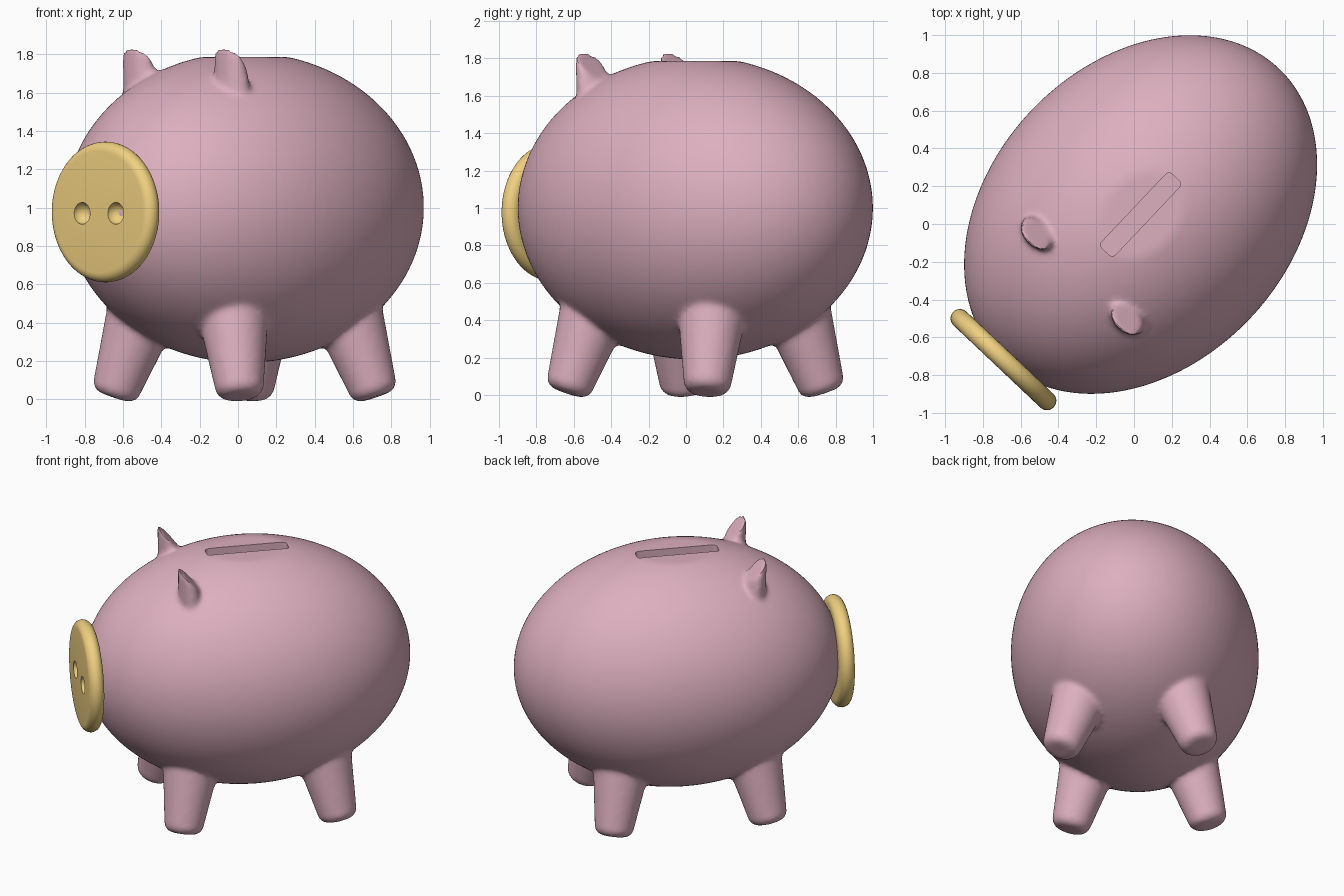
import bpy, bmesh, math
from mathutils import Matrix, Vector

if "Cube" in bpy.data.objects:
    bpy.data.objects.remove(bpy.data.objects["Cube"])

# Pig is built along its own axes (nose at -y), then turned into place
PLACE = Matrix.Translation((0.035, 0.05, 0)) @ Matrix.Rotation(math.radians(-43.4), 4, 'Z')


def material(name, color):
    m = bpy.data.materials.new(name)
    m.diffuse_color = color
    m.use_nodes = True
    m.node_tree.nodes["Principled BSDF"].inputs["Base Color"].default_value = m.diffuse_color
    return m


def make_object(name, bm, mat=None):
    bmesh.ops.recalc_face_normals(bm, faces=bm.faces)
    me = bpy.data.meshes.new(name)
    bm.to_mesh(me)
    bm.free()
    ob = bpy.data.objects.new(name, me)
    bpy.context.collection.objects.link(ob)
    ob.matrix_world = PLACE
    if mat:
        me.materials.append(mat)
    return ob


def lathe(bm, start, axis, profile, n=48):
    """Round solid from (distance along axis, radius) pairs."""
    q = Vector(axis).to_track_quat('Z', 'Y')
    rings = []
    for d, r in profile:
        rings.append([bm.verts.new(Vector(start) + q @ Vector(
            (r * math.cos(2 * math.pi * i / n), r * math.sin(2 * math.pi * i / n), d)))
            for i in range(n)])
    for a, b in zip(rings, rings[1:]):
        for i in range(n):
            j = (i + 1) % n
            bm.faces.new((a[i], a[j], b[j], b[i]))
    bm.faces.new(rings[0])
    bm.faces.new(rings[-1])


def cut(ob, cutter):
    mod = ob.modifiers.new('cut', 'BOOLEAN')
    mod.operation = 'DIFFERENCE'
    mod.solver = 'EXACT'
    mod.object = cutter
    cutter.hide_render = True


def finish(ob, cutter):
    bpy.ops.object.select_all(action='DESELECT')
    ob.select_set(True)
    bpy.context.view_layer.objects.active = ob
    bpy.ops.object.convert(target='MESH')
    bpy.ops.object.shade_smooth_by_angle(angle=math.radians(40))
    bpy.data.objects.remove(cutter)


pink = material('pink', (0.72, 0.43, 0.52, 1))
gold = material('gold', (0.87, 0.63, 0.22, 1))

# Egg-shaped trunk with a slightly flattened top
bm = bmesh.new()
bmesh.ops.create_uvsphere(bm, u_segments=96, v_segments=64, radius=1)
for v in bm.verts:
    v.co = Vector((v.co.x * 0.8, v.co.y * 1.066, min(1 + v.co.z * 0.81, 1.786)))

for sx in (-1, 1):
    # Splayed tapering legs with rounded feet
    for sy in (-1, 1):
        top = Vector((sx * 0.29, sy * 0.41, 0.58))
        foot = Vector((sx * 0.455, sy * 0.515, 0.012))
        length = (foot - top).length
        profile = [(0, 0.205), (length - 0.06, 0.128)]
        for k in range(1, 7):
            a = k * math.pi / 12
            profile.append((length - 0.06 + 0.06 * math.sin(a), 0.068 + 0.06 * math.cos(a)))
        lathe(bm, top, foot - top, profile)

    # Upright ears, sliced off at a slant facing backwards
    rings = []
    for cy, cx, ry, rx, high in ((-0.43, 0.325, 0.085, 0.115, False),
                                 (-0.455, 0.33, 0.065, 0.098, True)):
        ring = []
        for i in range(32):
            a = 2 * math.pi * i / 32
            y = cy + ry * math.sin(a)
            z = 1.835 - 1.1 * (y + 0.515) if high else 1.54
            ring.append(bm.verts.new((sx * (cx + rx * math.cos(a)), y, z)))
        rings.append(ring)
    for i in range(32):
        j = (i + 1) % 32
        bm.faces.new((rings[0][i], rings[0][j], rings[1][j], rings[1][i]))
    bm.faces.new(rings[0])
    bm.faces.new(rings[1])

body = make_object('body', bm, pink)
# Fuse the parts and soften the joints
mod = body.modifiers.new('fuse', 'REMESH')
mod.mode = 'VOXEL'
mod.voxel_size = 0.016
mod.use_smooth_shade = True
mod = body.modifiers.new('soften', 'SMOOTH')
mod.factor = 0.5
mod.iterations = 8

# Coin slot
bm = bmesh.new()
bmesh.ops.create_cube(bm, size=1)
for v in bm.verts:
    v.co = Vector((v.co.x * 0.1, v.co.y * 0.54, 1.75 + v.co.z * 0.3))
upright = [e for e in bm.edges if abs(e.verts[0].co.z - e.verts[1].co.z) > 0.1]
bmesh.ops.bevel(bm, geom=upright, offset=0.025, segments=5, profile=0.5, affect='EDGES')
slot = make_object('slot_cutter', bm)
cut(body, slot)
finish(body, slot)

# Round snout disc with a rounded rim
bm = bmesh.new()
rim = [(0.05 * math.sin(a), 0.317 + 0.05 * math.cos(a))
       for a in (math.pi * (k / 12 - 0.5) for k in range(13))]
lathe(bm, (0, -1.057, 0.977), (0, -1, 0), rim, 96)
snout = make_object('snout', bm, gold)

# Nostrils
bm = bmesh.new()
for sx in (-1, 1):
    bmesh.ops.create_uvsphere(bm, u_segments=32, v_segments=16, radius=0.057,
                              matrix=Matrix.Translation((sx * 0.121, -1.107, 0.97)))
nostrils = make_object('nostril_cutter', bm)
cut(snout, nostrils)
finish(snout, nostrils)
